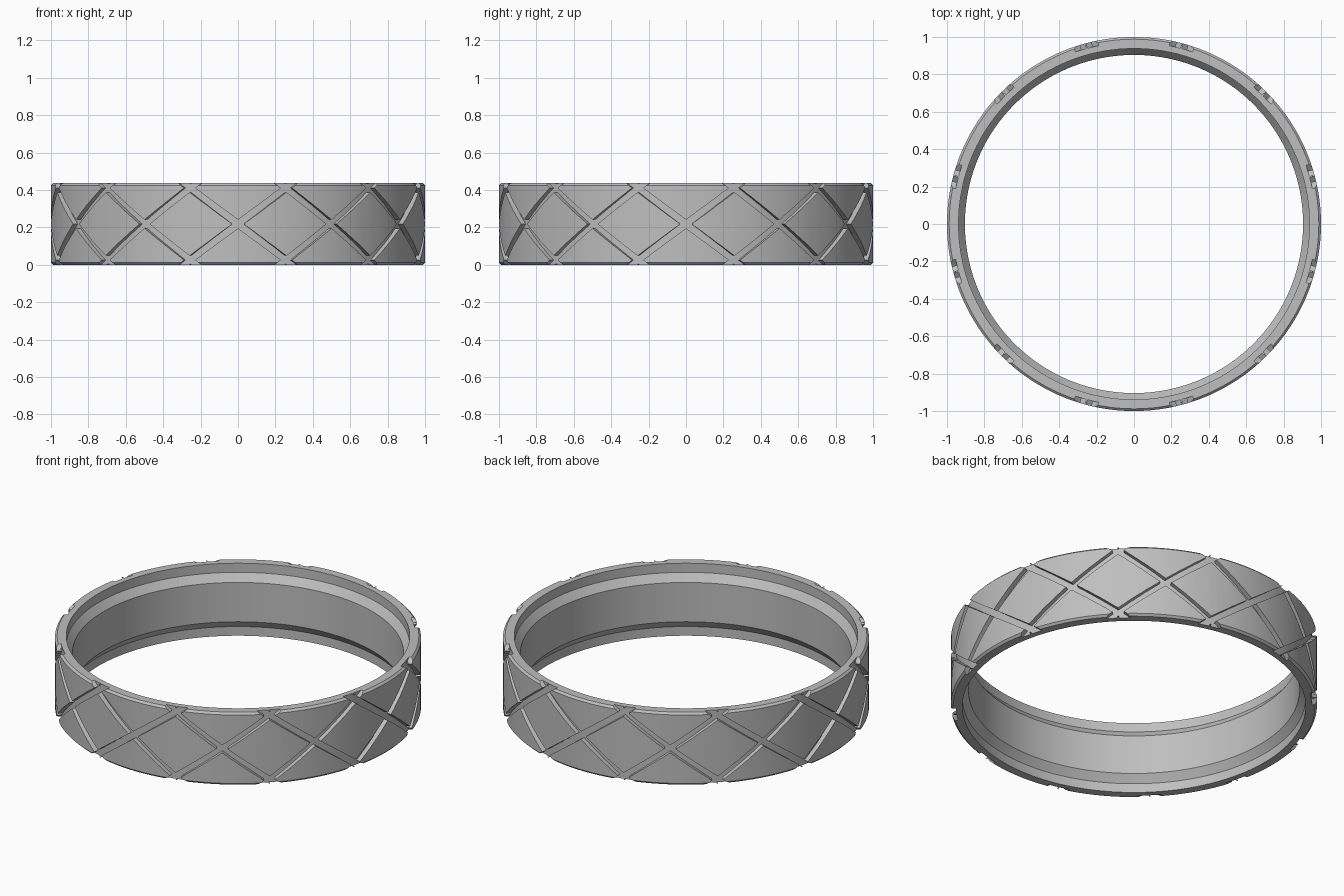
import bpy, bmesh, math

if "Cube" in bpy.data.objects:
    bpy.data.objects.remove(bpy.data.objects["Cube"])

H, MID = 0.437, 0.2185        # band height and its middle
FLOOR, OUT = 0.972, 1.0       # groove floor and outer radius
SEGS = 192
GROOVES = 12                  # grooves in each slant direction

metal = bpy.data.materials.new("grey metal")
metal.diffuse_color = (0.52, 0.52, 0.52, 1)
metal.use_nodes = True
metal.node_tree.nodes["Principled BSDF"].inputs["Base Color"].default_value = metal.diffuse_color


def finish(name, bm):
    bmesh.ops.recalc_face_normals(bm, faces=bm.faces)
    me = bpy.data.meshes.new(name)
    bm.to_mesh(me)
    bm.free()
    me.materials.append(metal)
    ob = bpy.data.objects.new(name, me)
    bpy.context.collection.objects.link(ob)
    return ob


def revolve(name, profile):
    """Closed (radius, z) profile swept round the z axis."""
    bm = bmesh.new()
    rings = []
    for i in range(SEGS):
        a = 2 * math.pi * i / SEGS
        rings.append([bm.verts.new((r * math.cos(a), r * math.sin(a), z)) for r, z in profile])
    n = len(profile)
    for i in range(SEGS):
        p, q = rings[i], rings[(i + 1) % SEGS]
        for j in range(n):
            k = (j + 1) % n
            bm.faces.new((p[j], q[j], q[k], p[k]))
    return finish(name, bm)


def groove_cutters(name, slant):
    """Parallel 45 degree strips wrapped round the band."""
    bm = bmesh.new()
    half, reach, steps = 0.031, 0.36, 24
    for g in range(GROOVES):
        centre = 2 * math.pi * g / GROOVES - math.pi / 2
        rows = []
        for s in range(steps + 1):
            t = -reach + 2 * reach * s / steps
            row = []
            for side, r in ((-1, 0.95), (1, 0.95), (1, 1.05), (-1, 1.05)):
                a = centre + t + side * half
                row.append(bm.verts.new((r * math.cos(a), r * math.sin(a), MID + slant * t * 0.735)))
            rows.append(row)
        for p, q in zip(rows, rows[1:]):
            for j in range(4):
                k = (j + 1) % 4
                bm.faces.new((p[j], p[k], q[k], q[j]))
        bm.faces.new(rows[0])
        bm.faces.new(rows[-1])
    bmesh.ops.triangulate(bm, faces=bm.faces[:])
    ob = finish(name, bm)
    ob.hide_render = True
    return ob


# Inner band: recessed lips at both rims, sloping to a narrower middle
LIP, BORE = 0.938, 0.904
band = revolve("inner_band", [
    (FLOOR, 0), (FLOOR, H), (LIP, H), (LIP, H - 0.055), (BORE, H - 0.10),
    (BORE, 0.10), (LIP, 0.055), (LIP, 0)])

# Raised diamond pads: chamfered outer shell cut through by crossing grooves
C = 0.012
pads = revolve("diamond_pads", [
    (FLOOR, 0), (OUT - C, 0), (OUT, C), (OUT, H - C), (OUT - C, H), (FLOOR, H)])
cutters = [groove_cutters("right_groove_cutter", 1), groove_cutters("left_groove_cutter", -1)]
for c in cutters:
    mod = pads.modifiers.new("grooves", 'BOOLEAN')
    mod.operation = 'DIFFERENCE'
    mod.solver = 'EXACT'
    mod.object = c
dg = bpy.context.evaluated_depsgraph_get()
pads_mesh = bpy.data.meshes.new_from_object(pads.evaluated_get(dg))
pads.modifiers.clear()
pads.data = pads_mesh
for c in cutters:
    bpy.data.objects.remove(c)

# Smooth round surfaces with crisp edges
for ob in (band, pads):
    bpy.ops.object.select_all(action='DESELECT')
    ob.select_set(True)
    bpy.context.view_layer.objects.active = ob
    bpy.ops.object.shade_smooth_by_angle(angle=math.radians(25))
